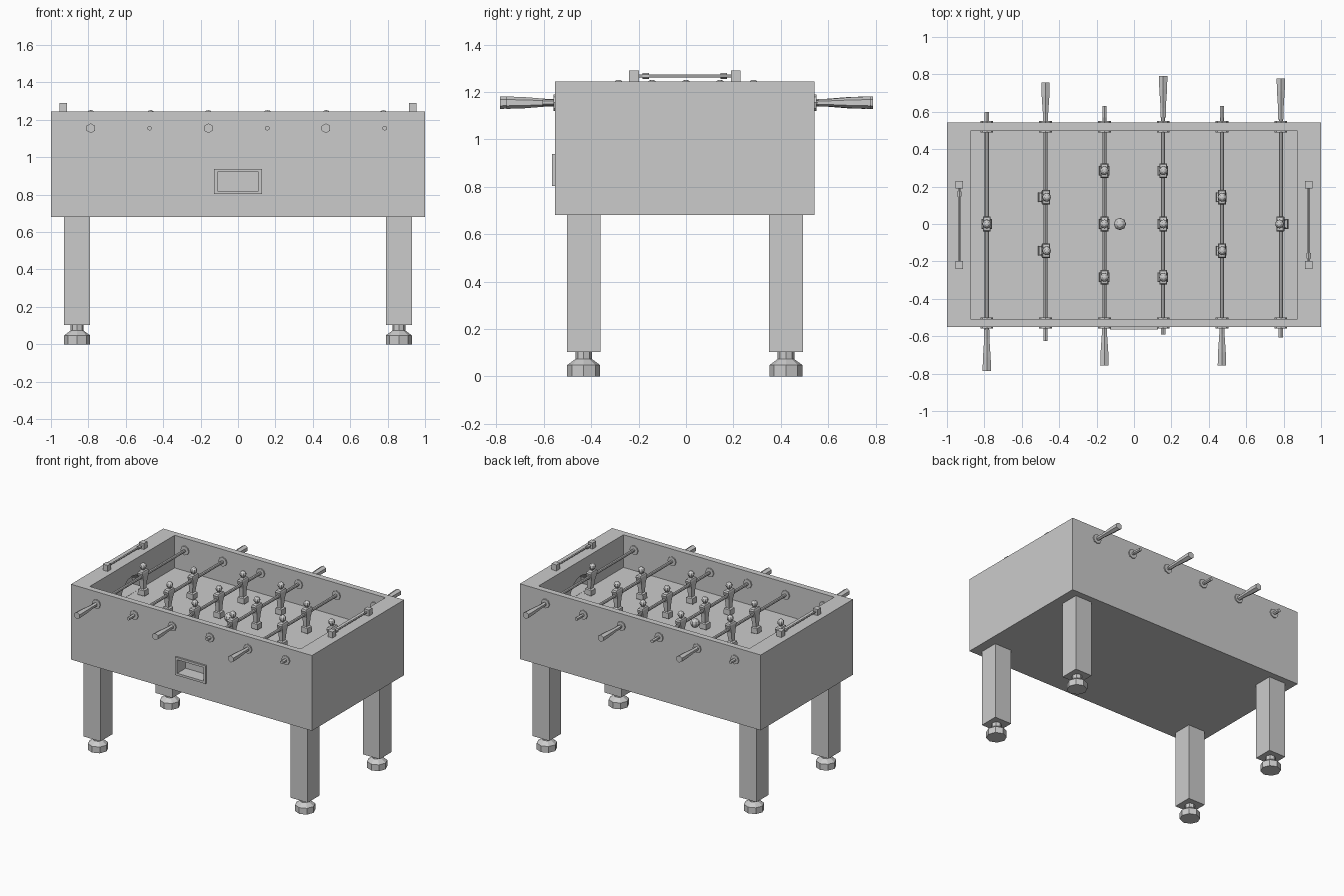
import bpy, bmesh
from math import pi, cos, sin
from mathutils import Matrix, Vector

if "Cube" in bpy.data.objects:
    bpy.data.objects.remove(bpy.data.objects["Cube"])

YC = -0.005      # centre line of the cabinet
ROD_Z = 1.155
FIELD_Z = 1.0


def new_object(name, bm, loc=(0, 0, 0), rot=(0, 0, 0)):
    bmesh.ops.recalc_face_normals(bm, faces=bm.faces)
    me = bpy.data.meshes.new(name)
    bm.to_mesh(me)
    bm.free()
    ob = bpy.data.objects.new(name, me)
    ob.location, ob.rotation_euler = loc, rot
    bpy.context.collection.objects.link(ob)
    return ob


def box(name, x0, x1, y0, y1, z0, z1):
    bm = bmesh.new()
    m = Matrix.Translation(((x0 + x1) / 2, (y0 + y1) / 2, (z0 + z1) / 2))
    bmesh.ops.create_cube(bm, size=1, matrix=m @ Matrix.Diagonal((x1 - x0, y1 - y0, z1 - z0, 1)))
    return new_object(name, bm)


def loft(bm, rings):
    rings = [[bm.verts.new(p) for p in ring] for ring in rings]
    n = len(rings[0])
    for a, b in zip(rings, rings[1:]):
        for i in range(n):
            bm.faces.new((a[i], a[(i + 1) % n], b[(i + 1) % n], b[i]))
    bm.faces.new(rings[0])
    bm.faces.new(rings[-1])


def turned(name, profile, n, loc, rot=(0, 0, 0), phase=0.0):
    """Faceted turned part from (radius, height) pairs along local z."""
    bm = bmesh.new()
    loft(bm, [[(r * cos(phase + 2 * pi * i / n), r * sin(phase + 2 * pi * i / n), h)
               for i in range(n)] for r, h in profile])
    return new_object(name, bm, loc, rot)


def along_y(name, x, z, profile, n):
    """Turned part whose heights are y positions."""
    return turned(name, [(r, -y) for r, y in profile], n, (x, 0, z), (pi / 2, 0, 0), pi / 2)


def cut(ob, cutter):
    mod = ob.modifiers.new("cut", 'BOOLEAN')
    mod.operation, mod.solver, mod.object = 'DIFFERENCE', 'EXACT', cutter
    cutter.hide_render = True
    cutter.hide_set(True)


# Cabinet with sunken playing field
cabinet = box("cabinet", -1, 1, YC - 0.547, YC + 0.547, 0.68, 1.245)
cut(cabinet, box("field_cutter", -0.875, 0.875, YC - 0.503, YC + 0.503, FIELD_Z, 1.4))

# Arched goals in both end walls
for side, s in (("left", -1), ("right", 1)):
    bm = bmesh.new()
    loft(bm, [[(s * x, YC + 0.13 * cos(pi * i / 8), FIELD_Z + 0.001 + 0.13 * sin(pi * i / 8))
               for i in range(9)] for x in (0.85, 0.96)])
    cut(cabinet, new_object(side + "_goal_cutter", bm))

# Ball return pocket with raised frame
frame = box("ball_return_frame", -0.127, 0.127, YC - 0.56, YC - 0.54, 0.803, 0.938)
pocket = box("ball_return_cutter", -0.109, 0.109, YC - 0.6, YC - 0.46, 0.82, 0.921)
cut(cabinet, pocket)
cut(frame, pocket)

# Legs with levelling feet
for sx in (-1, 1):
    for sy in (-1, 1):
        x, y = sx * 0.86, YC + sy * 0.427
        box("leg", x - 0.07, x + 0.07, y - 0.071, y + 0.071, 0.103, 0.681)
        turned("levelling_foot", [(0.07, 0), (0.07, 0.047), (0.035, 0.073), (0.035, 0.105)],
               8, (x, y, 0))


# Player figure, shared mesh with its origin on the rod
def figure_mesh():
    bm = bmesh.new()
    sections = [(-0.138, 0.028, 0.026), (-0.098, 0.026, 0.025), (-0.092, 0.014, 0.018),
                (-0.025, 0.018, 0.024), (0.0, 0.021, 0.031), (0.03, 0.021, 0.039),
                (0.042, 0.017, 0.034), (0.046, 0.009, 0.010), (0.055, 0.009, 0.010)]
    loft(bm, [[(-a, -b, z), (a, -b, z), (a, b, z), (-a, b, z)] for z, a, b in sections])
    bmesh.ops.create_uvsphere(bm, u_segments=8, v_segments=6, radius=0.024,
                              matrix=Matrix.Translation((0, 0, 0.073)))
    bmesh.ops.recalc_face_normals(bm, faces=bm.faces)
    me = bpy.data.meshes.new("player_figure")
    bm.to_mesh(me)
    bm.free()
    return me


figure = figure_mesh()

# Rods: x, handle side, handle tip, plain end, figure positions, tilt
rods = [(-0.787, -1, 0.785, 0.60, (0,), 0.0),
        (-0.473, 1, 0.757, 0.625, (-0.143, 0.143), 0.08),
        (-0.158, -1, 0.757, 0.63, (-0.285, 0, 0.285), 0.0),
        (0.156, 1, 0.79, 0.592, (-0.285, 0, 0.285), 0.02),
        (0.47, -1, 0.757, 0.63, (-0.143, 0.143), 0.02),
        (0.785, 1, 0.778, 0.606, (0,), -0.1)]
for x, s, tip, end, spots, tilt in rods:
    along_y("rod", x, ROD_Z, [(0.011, -s * (end - 0.02)), (0.011, s * (tip - 0.1))], 8)
    along_y("rod_end_cap", x, ROD_Z, [(0.013, -s * (end - 0.06)), (0.013, -s * end)], 6)
    along_y("handle", x, ROD_Z, [(0.016, s * (tip - 0.22)), (0.016, s * (tip - 0.17)),
                                 (0.024, s * (tip - 0.07)), (0.026, s * tip)], 6)
    for sy in (-1, 1):
        along_y("rod_bushing", x, ROD_Z, [(0.034, YC + sy * 0.495), (0.034, YC + sy * 0.555)], 8)
    for y in spots:
        ob = bpy.data.objects.new("player_figure", figure)
        ob.location, ob.rotation_euler = (x, y, ROD_Z), (0, tilt, 0)
        bpy.context.collection.objects.link(ob)

# Ball
bm = bmesh.new()
bmesh.ops.create_uvsphere(bm, u_segments=8, v_segments=6, radius=0.033)
new_object("ball", bm, (-0.075, 0, FIELD_Z + 0.033))

# Score counters on both end rails
for s in (-1, 1):
    x = s * 0.934
    for sy in (-1, 1):
        y = YC + sy * 0.215
        box("counter_post", x - 0.02, x + 0.02, y - 0.021, y + 0.021, 1.243, 1.29)
    along_y("counter_bar", x, 1.268, [(0.007, YC - 0.2), (0.007, YC + 0.2)], 6)
    y = YC - s * 0.165
    along_y("counter_bead", x, 1.268, [(0.013, y - 0.014), (0.013, y + 0.014)], 6)
